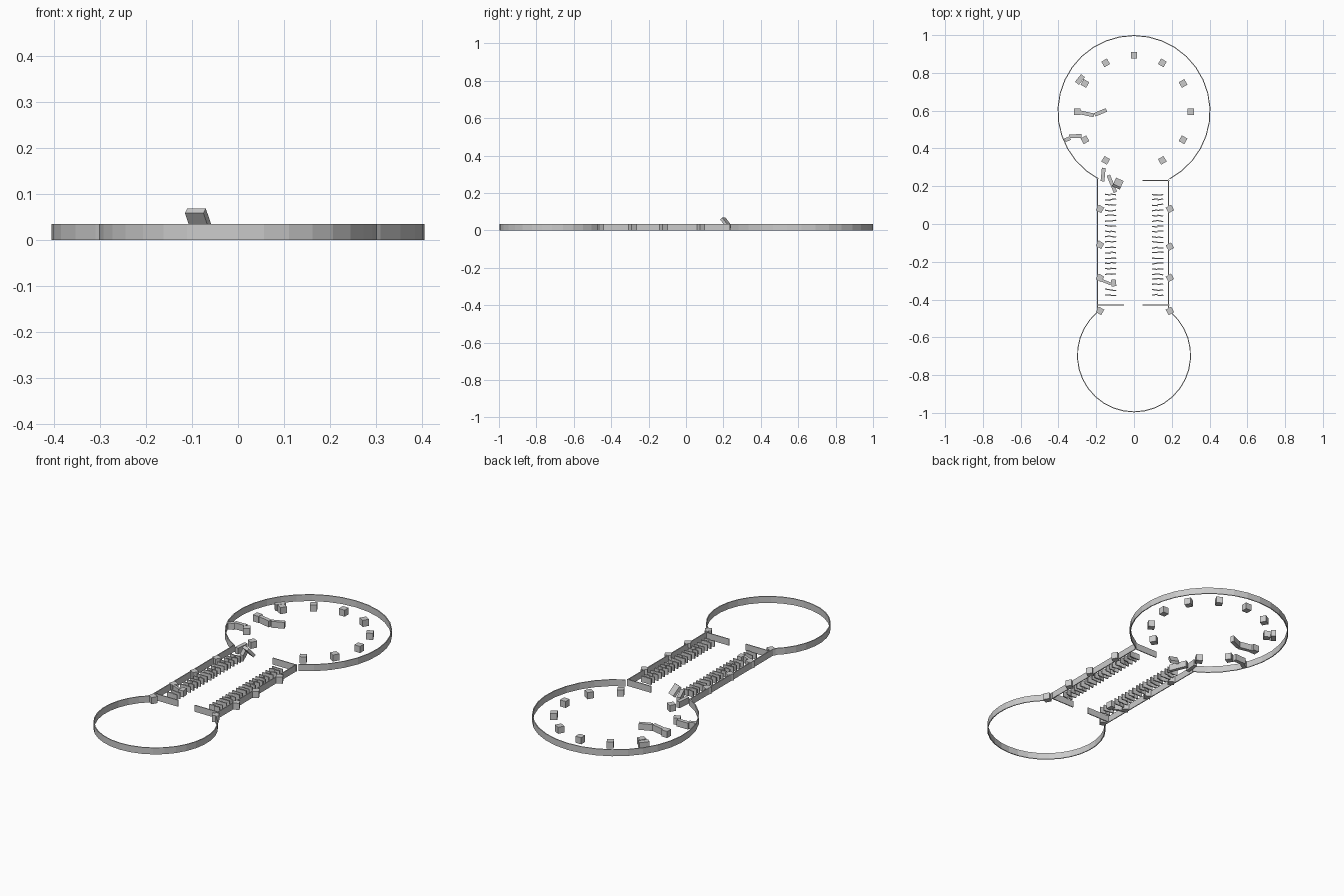
import bpy, bmesh, math, random
from mathutils import Matrix, Vector, Euler

if "Cube" in bpy.data.objects:
    bpy.data.objects.remove(bpy.data.objects["Cube"])

random.seed(4)
H = 0.035      # common wall height
T = 0.005      # wall thickness


def finish(name, bm):
    bmesh.ops.recalc_face_normals(bm, faces=bm.faces)
    me = bpy.data.meshes.new(name)
    bm.to_mesh(me)
    bm.free()
    ob = bpy.data.objects.new(name, me)
    bpy.context.collection.objects.link(ob)
    return ob


def add_box(bm, loc, size, rot=(0, 0, 0)):
    m = (Matrix.Translation(loc) @ Euler(rot).to_matrix().to_4x4()
         @ Matrix.Diagonal((*size, 1)))
    bmesh.ops.create_cube(bm, size=1, matrix=m)


def add_run(bm, points, thick, height):
    # chain of upright panels along a plan path
    for a, b in zip(points, points[1:]):
        a, b = Vector(a), Vector(b)
        d = b - a
        c = (a + b) / 2
        add_box(bm, (c.x, c.y, height / 2), (d.length, thick, height),
                (0, 0, math.atan2(d.y, d.x)))


def round_wall(name, cy, radius, mid, half, segs):
    # faceted arc wall with a doorway gap opposite its middle angle
    bm = bmesh.new()
    r0, r1 = radius - T, radius
    rings = []
    for i in range(segs + 1):
        a = math.radians(mid - half + 2 * half * i / segs)
        rings.append([bm.verts.new((r * math.cos(a), cy + r * math.sin(a), z))
                      for r, z in ((r0, 0), (r1, 0), (r1, H), (r0, H))])
    for p, q in zip(rings, rings[1:]):
        for k in range(4):
            j = (k + 1) % 4
            bm.faces.new((p[k], p[j], q[j], q[k]))
    bm.faces.new(rings[0])
    bm.faces.new(rings[-1])
    return finish(name, bm)


# Two round rooms
round_wall("large_round_wall", 0.595, 0.405, 90, 152, 28)
round_wall("small_round_wall", -0.695, 0.302, 270, 140, 26)

# Corridor side walls and end walls with a central opening
bm = bmesh.new()
for path in ([(-0.193, 0.245), (-0.193, -0.462)],
             [(0.182, 0.235), (0.182, -0.462)],
             [(0.045, 0.23), (0.187, 0.23)],
             [(0.045, -0.43), (0.187, -0.43)],
             [(-0.195, -0.43), (-0.053, -0.43)]):
    add_run(bm, path, T, H)
finish("corridor_walls", bm)

# Ring of square pillars (the twelfth place is the doorway)
bm = bmesh.new()
for i in range(12):
    if i == 9:
        continue
    a = math.radians(30 * i)
    add_box(bm, (0.3 * math.cos(a), 0.595 + 0.298 * math.sin(a), H / 2),
            (0.034, 0.034, H), (0, 0, a))
finish("ring_pillars", bm)

# Pillars set into the corridor walls
bm = bmesh.new()
for x, ys in ((-0.18, (0.08, -0.11, -0.285, -0.46)),
              (0.19, (0.08, -0.12, -0.285, -0.46))):
    for y in ys:
        add_box(bm, (x, y, H / 2), (0.033, 0.033, H),
                (0, 0, math.radians(-30 if x < 0 else 30)))
finish("corridor_pillars", bm)

# Rows of slightly crooked upright slats
for name, cx in (("left_slats", -0.124), ("right_slats", 0.125)):
    bm = bmesh.new()
    for i in range(20):
        y = 0.157 - i * 0.0281
        if cx < 0 and i in (16, 17):
            continue
        for s in (-1, 1):
            add_box(bm, (cx + s * 0.015, y + random.uniform(-0.003, 0.003), 0.016),
                    (0.03, 0.006, 0.032), (0, 0, random.uniform(-0.2, 0.2)))
    finish(name, bm)

# Loose bent panels and blocks on the left of the large room
bm = bmesh.new()
add_run(bm, [(-0.29, 0.592), (-0.212, 0.575)], 0.02, 0.034)
add_run(bm, [(-0.208, 0.578), (-0.146, 0.604)], 0.02, 0.034)
add_run(bm, [(-0.367, 0.442), (-0.338, 0.455)], 0.02, 0.034)
add_run(bm, [(-0.343, 0.464), (-0.278, 0.466)], 0.02, 0.034)
add_run(bm, [(-0.302, 0.745), (-0.27, 0.785)], 0.026, 0.034)
finish("loose_room_panels", bm)

# Fallen panels at the corridor entrance
bm = bmesh.new()
add_run(bm, [(-0.167, 0.226), (-0.16, 0.297)], 0.02, 0.034)
add_run(bm, [(-0.136, 0.258), (-0.098, 0.168)], 0.019, 0.034)
add_run(bm, [(-0.17, -0.298), (-0.122, -0.318)], 0.014, 0.034)
add_box(bm, (-0.108, -0.312, 0.017), (0.026, 0.036, 0.034), (0, 0, 0.1))
finish("fallen_panels", bm)

# Leaning slab rising above the walls
bm = bmesh.new()
add_box(bm, (-0.085, 0.214, 0.041), (0.044, 0.016, 0.058),
        (math.radians(40), 0, math.radians(-24)))
finish("leaning_slab", bm)
